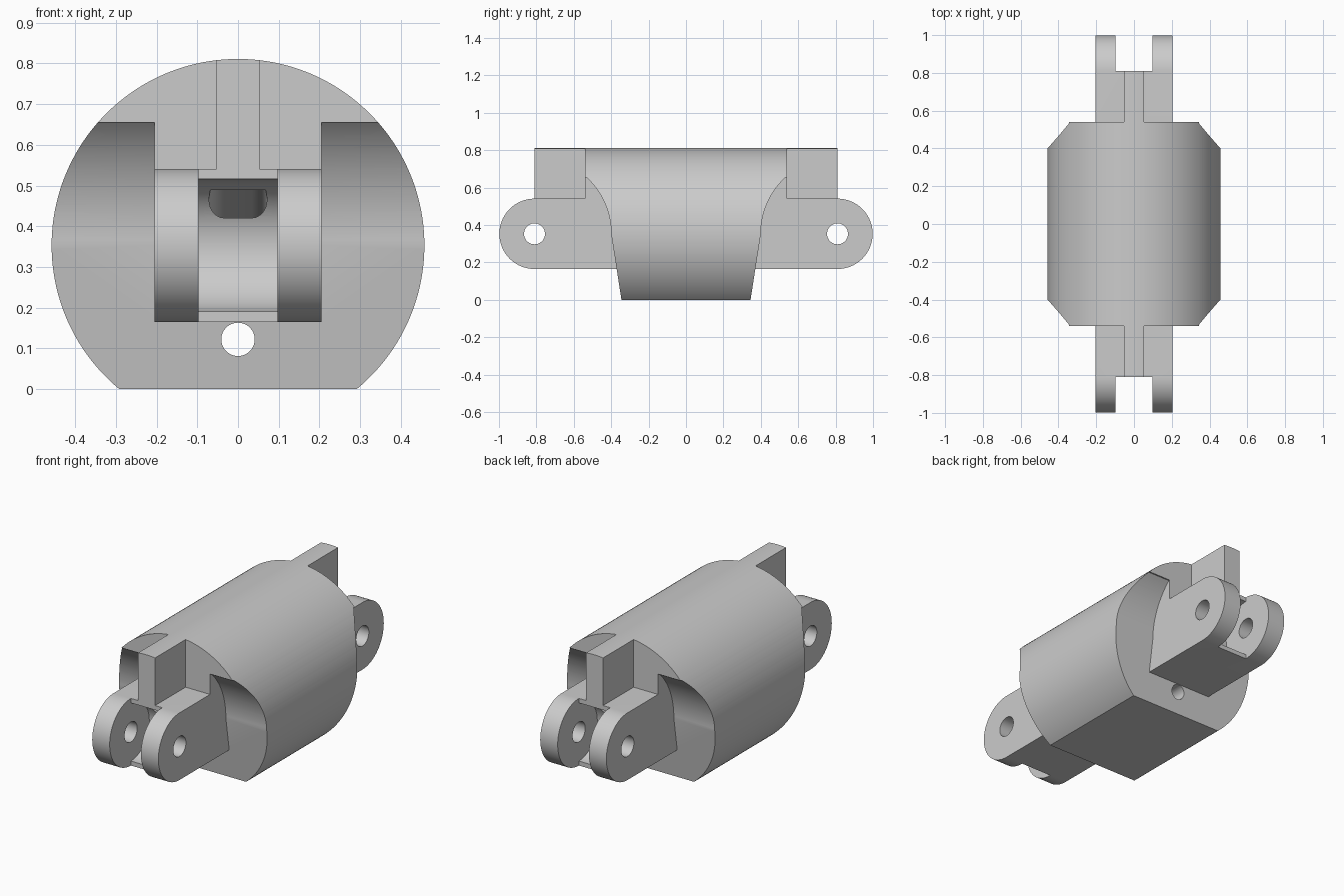
import bpy
import bmesh
from math import sin, cos, pi, radians, sqrt, asin

cube = bpy.data.objects.get("Cube")
if cube:
    bpy.data.objects.remove(cube, do_unlink=True)

AXIS_Z = 0.353      # height of the barrel and pin axes
BARREL_R = 0.458
PIN_Y = 0.81
LUG_R = 0.188
ARM_X = 0.205

metal = bpy.data.materials.new("Grey metal")
metal.use_nodes = True
metal.diffuse_color = (0.6, 0.6, 0.6, 1)
metal.node_tree.nodes["Principled BSDF"].inputs["Base Color"].default_value = (0.6, 0.6, 0.6, 1)


def arc(cx, cz, r, start, end, n=48):
    """Points on an arc, angles in radians."""
    return [(cx + r * cos(start + (end - start) * i / n),
             cz + r * sin(start + (end - start) * i / n)) for i in range(n + 1)]


def prism(name, outline, axis, lo, hi, slope=0.0):
    """Extrude an outline along x (outline is y,z) or y (outline is x,z)."""
    bm = bmesh.new()
    rings = []
    for d, lift in ((lo, 0), (hi, slope)):
        rings.append([bm.verts.new((d, a, b + lift) if axis == "x" else (a, d, b + lift))
                      for a, b in outline])
    bm.faces.new(rings[0])
    bm.faces.new(rings[1][::-1])
    n = len(outline)
    for i in range(n):
        j = (i + 1) % n
        bm.faces.new((rings[0][i], rings[1][i], rings[1][j], rings[0][j]))
    bmesh.ops.recalc_face_normals(bm, faces=bm.faces[:])
    mesh = bpy.data.meshes.new(name)
    bm.to_mesh(mesh)
    bm.free()
    mesh.materials.append(metal)
    obj = bpy.data.objects.new(name, mesh)
    bpy.context.collection.objects.link(obj)
    return obj


def combine(target, tool, operation):
    mod = target.modifiers.new(operation.title(), "BOOLEAN")
    mod.operation = operation
    mod.solver = "EXACT"
    mod.object = tool
    bpy.context.view_layer.objects.active = target
    bpy.ops.object.modifier_apply(modifier=mod.name)
    bpy.data.objects.remove(tool, do_unlink=True)


def both_ends(half):
    """Complete an outline that runs bottom to top on the +y end."""
    return half + [(-y, z) for y, z in reversed(half)]


# Barrel side profile: sloped foot, scooped shoulder, flat upper end
SCOOP_R = 0.41
SHOULDER_Z = 0.655
rise = asin((SHOULDER_Z - AXIS_Z) / SCOOP_R)
scoop = arc(PIN_Y, AXIS_Z, SCOOP_R, pi, pi - rise, 24)
barrel = prism("coupling_body",
               both_ends([(0.345, 0)] + scoop + [(0.54, SHOULDER_Z), (0.54, 0.9)]),
               "x", -0.6, 0.6)

# Central arms with rounded lug ends and an upright block above
lug = arc(PIN_Y, AXIS_Z, LUG_R, -pi / 2, pi / 2)
arms = prism("arms", both_ends(lug + [(0.54, AXIS_Z + LUG_R), (0.54, 0.88)]),
             "x", -ARM_X, ARM_X)
combine(barrel, arms, "UNION")

# Narrow key along the top; its ends are trimmed by the fork slots
key = prism("top_key", [(-0.053, 0.45), (0.053, 0.45), (0.053, 0.86), (-0.053, 0.86)],
            "y", -0.9, 0.9)
combine(barrel, key, "UNION")

# Round everything to the barrel section with its flat base
dip = asin(AXIS_Z / BARREL_R)
section = prism("barrel_section", arc(0, AXIS_Z, BARREL_R, -dip, pi + dip, 120),
                "y", -1.1, 1.1)
combine(barrel, section, "INTERSECT")

# Fork slots, pin holes and inner channel at each end
CUP_R = 0.163
SLOT_R = 0.037
for s in (-1, 1):
    cup = arc(PIN_Y, AXIS_Z, CUP_R, 1.5 * pi, pi / 2)
    fork = [(1.1, 0.05), (PIN_Y, 0.05)] + cup + [(PIN_Y, 1), (1.1, 1)]
    combine(barrel, prism("fork_slot", [(s * y, z) for y, z in fork],
                          "x", -0.097, 0.097), "DIFFERENCE")

    hole = arc(s * PIN_Y, AXIS_Z, 0.056, 0, 2 * pi)[:-1]
    combine(barrel, prism("pin_hole", hole, "x", -0.3, 0.3), "DIFFERENCE")

    channel = (arc(0.034, 0.474, SLOT_R, -pi / 2, pi / 2, 24)
               + arc(-0.034, 0.474, SLOT_R, pi / 2, 1.5 * pi, 24))
    combine(barrel, prism("channel", channel, "y", s * 0.72, s * 0.01, -0.2),
            "DIFFERENCE")

# Small bore running the full length under the arms
bore = arc(0, 0.122, 0.041, 0, 2 * pi)[:-1]
combine(barrel, prism("lower_bore", bore, "y", -0.7, 0.7), "DIFFERENCE")

# Smooth curved walls, crisp edges
bpy.ops.object.select_all(action="DESELECT")
barrel.select_set(True)
bpy.context.view_layer.objects.active = barrel
bpy.ops.object.shade_smooth_by_angle(angle=radians(8.5))
